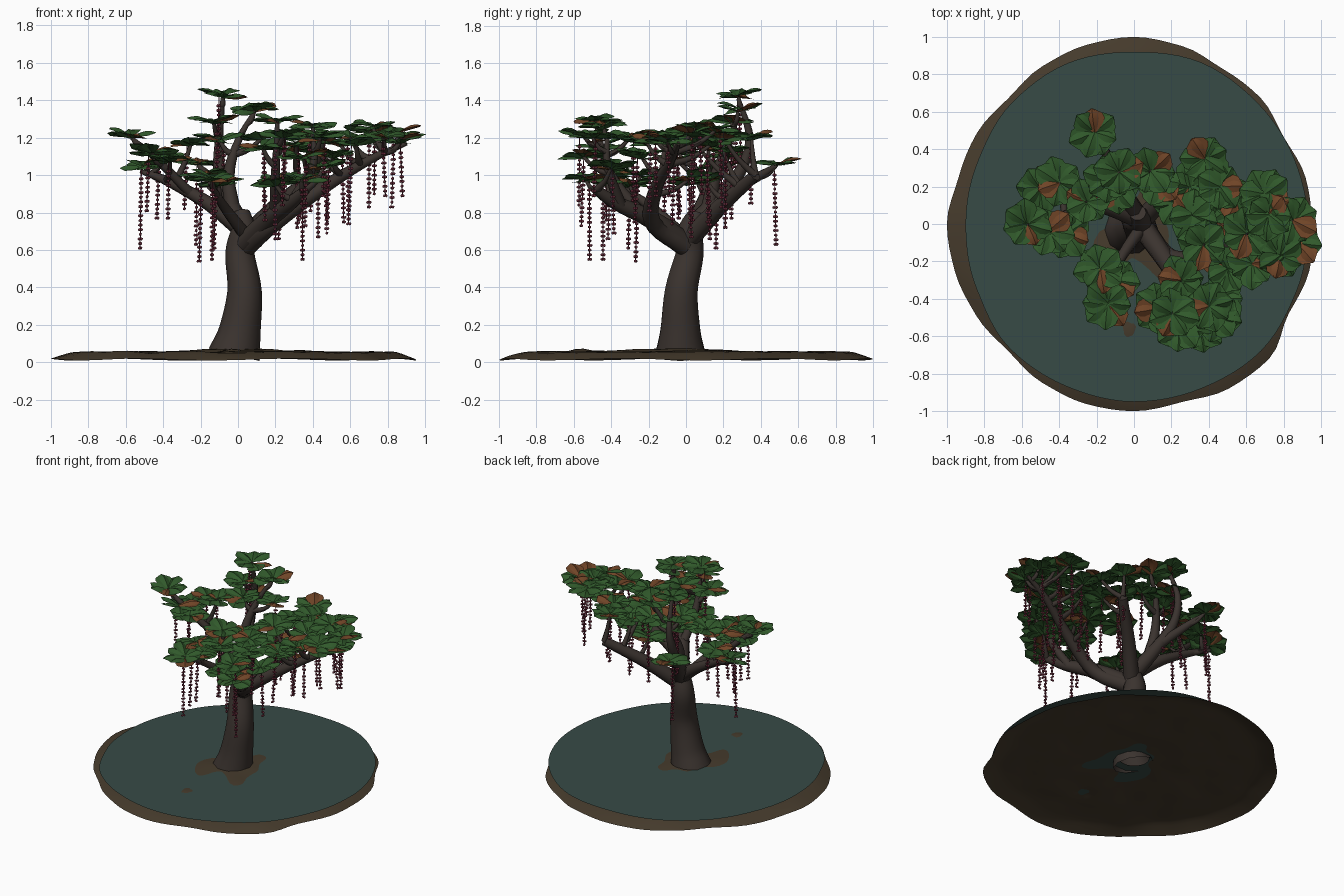
import bpy, bmesh, math, random
from mathutils import Vector, Matrix, noise

random.seed(7)
if "Cube" in bpy.data.objects:
    bpy.data.objects.remove(bpy.data.objects["Cube"])


def material(name, rgb):
    m = bpy.data.materials.new(name)
    m.use_nodes = True
    m.diffuse_color = (*rgb, 1)
    bsdf = m.node_tree.nodes["Principled BSDF"]
    bsdf.inputs["Base Color"].default_value = (*rgb, 1)
    bsdf.inputs["Roughness"].default_value = 0.9
    return m


BARK = material("bark", (0.043, 0.033, 0.028))
MUD = material("mud", (0.06, 0.043, 0.025))
WATER = material("water", (0.038, 0.07, 0.061))
GREEN = material("green_leaf", (0.03, 0.1, 0.024))
RUST = material("rust_leaf", (0.16, 0.058, 0.02))
BLOOM = material("bloom", (0.13, 0.022, 0.04))


def mesh_object(name, bm, *mats, smooth=60):
    mesh = bpy.data.meshes.new(name)
    bm.to_mesh(mesh)
    bm.free()
    for m in mats:
        mesh.materials.append(m)
    ob = bpy.data.objects.new(name, mesh)
    bpy.context.collection.objects.link(ob)
    bpy.ops.object.select_all(action='DESELECT')
    bpy.context.view_layer.objects.active = ob
    ob.select_set(True)
    bpy.ops.object.shade_smooth_by_angle(angle=math.radians(smooth))


def spline(points, steps=5):
    """Catmull-Rom samples through points of (x, y, z, radius)."""
    p = [Vector(q) for q in points]
    p = [2 * p[0] - p[1]] + p + [2 * p[-1] - p[-2]]
    out = []
    for a, b, c, d in zip(p, p[1:], p[2:], p[3:]):
        for i in range(steps):
            t = i / steps
            out.append(0.5 * (2 * b + (c - a) * t + (2 * a - 5 * b + 4 * c - d) * t ** 2
                              + (3 * b - a - 3 * c + d) * t ** 3))
    return out + [p[-2]]


def tube(bm, path, sides=8, capped=True):
    """Sweep a tapering ring along samples of (x, y, z, radius)."""
    rings = []
    for i, s in enumerate(path):
        ahead, behind = path[min(i + 1, len(path) - 1)], path[max(i - 1, 0)]
        turn = Vector((0, 0, 1)).rotation_difference((ahead - behind).xyz)
        ring = []
        for k in range(sides):
            a = math.tau * k / sides
            ring.append(bm.verts.new(s.xyz + turn @ Vector((math.cos(a), math.sin(a), 0)) * s.w))
        rings.append(ring)
    for r, q in zip(rings, rings[1:]):
        for k in range(sides):
            n = (k + 1) % sides
            bm.faces.new((r[k], r[n], q[n], q[k]))
    if capped:
        bm.faces.new(rings[-1])


def disc(name, outline, rings, height, mat, hole=0.1):
    """Round sheet with an uneven outline; height(share, angle, x, y) gives z."""
    bm = bmesh.new()
    n, rows = 96, []
    for share in rings:
        row = []
        for k in range(n):
            f = k / n * len(outline)
            i, t = int(f), f % 1
            t = t * t * (3 - 2 * t)
            a = math.tau * k / n
            edge = outline[i] * (1 - t) + outline[(i + 1) % len(outline)] * t
            r = hole + (edge - hole) * share
            x, y = r * math.cos(a), r * math.sin(a)
            row.append(bm.verts.new((x, y, height(share, a, x, y))))
        rows.append(row)
    for r, q in zip(rows, rows[1:]):
        for k in range(n):
            m = (k + 1) % n
            bm.faces.new((r[k], q[k], q[m], r[m]))
    mesh_object(name, bm, mat, smooth=40)


# Mud bank: a thin sheet, raised round the trunk and falling away at the rim
def mud_height(share, a, x, y):
    rough = noise.noise(Vector((x * 6, y * 6, 0.4)))
    mound = 0.022 * math.exp(-((x - 0.05) ** 2 + (y + 0.08) ** 2) / 0.07)
    islet = 0.02 * math.exp(-((x + 0.03) ** 2 + (y + 0.57) ** 2) / 0.003)
    rim = max(0, (share - 0.86) / 0.14)
    rim_drop = (0.04 + 0.005 * math.sin(7 * a + 1)) * rim ** 1.3
    return 0.055 + mound + islet + 0.009 * rough * (1 - rim) - rim_drop


mud_rim = [0.95, 0.95, 0.925, 0.955, 0.955, 0.985, 1.0, 0.99, 0.975, 0.95, 0.97, 0.97,
           1.0, 0.99, 0.975, 0.955, 0.98, 0.995, 1.0, 0.985, 1.015, 1.02, 0.955, 0.97]
shares = [i / 20 for i in range(18)] + [0.88, 0.91, 0.95, 0.98, 1]
disc("mud_bank", mud_rim, shares, mud_height, MUD)
water_rim = [0.93, 0.925, 0.925, 0.935, 0.92, 0.93, 0.92, 0.9,
             0.9, 0.91, 0.94, 0.94, 0.95, 0.95, 0.96, 0.94]
disc("water", water_rim, [0, 0.5, 1], lambda *_: 0.067, WATER)

# Trunk
trunk = bmesh.new()
tube(trunk, spline([(-0.02, -0.03, 0.04, 0.14), (0.01, -0.03, 0.17, 0.112),
                    (0.035, -0.025, 0.38, 0.092), (0.01, 0.02, 0.58, 0.078),
                    (0.03, 0.02, 0.7, 0.068), (0.02, 0.06, 0.8, 0.045)]), sides=10)
mesh_object("trunk", trunk, BARK)

# Leaf rosettes and hanging bloom strings are collected into shared meshes
leaves, blooms = bmesh.new(), bmesh.new()
LEAF = [(0.0, 0.008, 0.0), (0.3, 0.042, 0.012), (0.6, 0.064, 0.02),
        (0.82, 0.054, 0.016), (1.0, 0.005, 0.006)]
PLEATS = [(-1, -0.25), (-0.5, -0.25), (0, 0), (0.5, -0.25), (1, -0.25)]


def leaf(place, length, rust):
    rows = []
    for along, half, lift in LEAF:
        row = [(along * length - abs(s) * half * 0.12, s * half, lift + sag * half) for s, sag in PLEATS]
        rows.append([leaves.verts.new(place @ Vector(v)) for v in row])
    for r, q in zip(rows, rows[1:]):
        for k in range(len(PLEATS) - 1):
            leaves.faces.new((r[k], q[k], q[k + 1], r[k + 1])).material_index = int(rust)


def rosette(centre):
    count = random.choice((7, 8))
    start = random.uniform(0, math.tau)
    lean = Matrix.Rotation(random.uniform(-0.08, 0.08), 4, 'X')
    for k in range(count):
        angle = start + math.tau * k / count + random.uniform(-0.15, 0.15)
        base = centre + Vector((0, 0, random.uniform(-0.015, 0.01)))
        place = (Matrix.Translation(base) @ lean @ Matrix.Rotation(angle, 4, 'Z')
                 @ Matrix.Rotation(random.uniform(-0.28, 0.1), 4, 'Y')
                 @ Matrix.Rotation(random.uniform(-0.25, 0.25), 4, 'X'))
        leaf(place, random.uniform(0.12, 0.15), k == 0)


def bloom_string(top, length):
    sway = Vector((random.uniform(-0.015, 0.015), random.uniform(-0.015, 0.015), -length))
    tube(blooms, [Vector((*(top + sway * t), 0.003)) for t in (0, 0.5, 1)], sides=4)
    count = int(length / 0.024)
    for k in range(2, count + 1):
        for a in (k * 1.9, k * 1.9 + math.pi):
            out = Vector((math.cos(a), math.sin(a), 0)) * 0.007
            spot = Matrix.Translation(top + sway * (k / count) + out)
            bmesh.ops.create_icosphere(blooms, subdivisions=1, radius=0.0085, matrix=spot)


def limb(name, path, tips=(), strings=()):
    """A tapering limb, twigs to its leaf rosettes and strings of bloom below."""
    bm = bmesh.new()
    samples = spline(path)
    tube(bm, samples)
    for i, tip in enumerate(tips):
        tip = Vector(tip)
        root = min(samples, key=lambda s: (s.xyz - tip).length + 3 * max(0, s.z - tip.z + 0.07))
        if (root.xyz - tip).length > 0.03:
            mid = root.xyz.lerp(tip, 0.55) - Vector((0, 0, 0.02))
            tube(bm, spline([root.xyz.to_tuple() + (min(root.w, 0.022),),
                             mid.to_tuple() + (0.015,), tip.to_tuple() + (0.009,)], 3), sides=6)
        rosette(tip)
        if i < len(strings) and strings[i]:
            drop = Vector((random.uniform(-0.025, 0.025), random.uniform(-0.025, 0.025), -0.01))
            bloom_string(tip + drop, strings[i])
    mesh_object(name, bm, BARK)


# Limbs on the left side of the crown
limb("left_limb", [(0.05, -0.01, 0.62, 0.055), (0.2, -0.18, 0.75, 0.046), (0.45, -0.16, 0.93, 0.036),
                   (0.7, -0.08, 1.08, 0.024), (0.9, -0.04, 1.17, 0.012)],
     [(0.85, 0.02, 1.22), (0.87, -0.1, 1.18), (0.78, -0.17, 1.2), (0.72, 0.05, 1.26),
      (0.7, 0.16, 1.24), (0.63, -0.21, 1.17), (0.6, -0.05, 1.2), (0.5, -0.24, 1.1),
      (0.42, 0.02, 0.98), (0.55, 0.13, 1.16), (0.37, -0.11, 1.22)],
     [0.38, 0.28, 0.3, 0.35, 0.4, 0.35, 0.45, 0.34, 0.3, 0.4, 0.4])
limb("left_back_limb", [(0.04, 0.02, 0.66, 0.055), (0.2, 0.18, 0.83, 0.045), (0.41, 0.37, 1.0, 0.032)],
     [(0.38, 0.35, 1.2), (0.46, 0.2, 1.2), (0.3, 0.2, 1.13), (0.31, 0.05, 1.17), (0.23, 0.11, 0.97)],
     [0.34, 0, 0.4, 0.4, 0.3])

# Limbs on the right side
limb("right_limb", [(0.04, 0.02, 0.7, 0.055), (-0.16, 0.09, 0.85, 0.038), (-0.38, 0.13, 0.97, 0.026),
                    (-0.52, 0.18, 1.02, 0.012)],
     [(-0.5, 0.19, 1.04), (-0.4, 0.22, 1.1), (-0.36, -0.05, 1.08), (-0.25, 0.12, 1.17)],
     [0.42, 0.32, 0.3, 0.34])
limb("right_upper_limb", [(-0.26, 0.1, 0.91, 0.026), (-0.44, 0.02, 1.09, 0.02), (-0.57, 0, 1.2, 0.01)],
     [(-0.57, 0, 1.21), (-0.46, -0.04, 1.12)], [0, 0.3])

# Limbs at the back and centre
limb("back_limb", [(0.03, 0.02, 0.7, 0.058), (-0.05, 0.16, 0.86, 0.046), (-0.1, 0.29, 1.02, 0.032),
                   (-0.1, 0.34, 1.2, 0.022), (-0.08, 0.28, 1.41, 0.011)],
     [(-0.08, 0.28, 1.43), (-0.13, 0.24, 1.28)], [0.32, 0.4])
limb("back_low_limb", [(-0.07, 0.2, 0.9, 0.036), (-0.15, 0.38, 0.99, 0.026), (-0.21, 0.48, 1.05, 0.012)],
     [(-0.21, 0.49, 1.06)], [0.42])
limb("centre_limb", [(-0.03, 0.12, 0.82, 0.042), (-0.05, 0.16, 1.0, 0.032), (0, 0.23, 1.18, 0.02),
                     (0.08, 0.28, 1.33, 0.01)],
     [(0.09, 0.28, 1.35), (-0.1, 0.2, 1.19), (0.13, 0.23, 1.2)], [0, 0.35, 0.35])

# Limbs at the front
limb("front_limb", [(0.04, -0.01, 0.64, 0.06), (0.16, -0.18, 0.76, 0.052), (0.28, -0.37, 0.85, 0.04),
                    (0.36, -0.48, 0.92, 0.026)],
     [(0.34, -0.54, 0.98), (0.2, -0.42, 0.95), (0.46, -0.4, 1.04)], [0.42, 0.28, 0.34])
limb("front_upper_limb", [(0.2, -0.24, 0.79, 0.032), (0.2, -0.4, 1.0, 0.025), (0.21, -0.48, 1.26, 0.01)],
     [(0.21, -0.48, 1.29), (0.13, -0.45, 1.15), (0.24, -0.55, 1.21), (0.25, -0.3, 1.2)],
     [0.3, 0.38, 0.36, 0.4])
limb("front_left_limb", [(0.28, -0.35, 0.84, 0.032), (0.4, -0.42, 1.05, 0.022), (0.4, -0.42, 1.23, 0.01)],
     [(0.4, -0.44, 1.26), (0.44, -0.5, 1.2), (0.35, -0.55, 1.1)], [0, 0.3, 0.36])
limb("front_right_limb", [(0.04, -0.02, 0.68, 0.036), (-0.08, -0.2, 0.84, 0.026), (-0.15, -0.39, 0.96, 0.012)],
     [(-0.14, -0.42, 0.98), (-0.18, -0.24, 1.0), (-0.1, -0.3, 0.94)], [0.42, 0.45, 0.32])

mesh_object("leaf_rosettes", leaves, GREEN, RUST, smooth=25)
mesh_object("bloom_strings", blooms, BLOOM)
